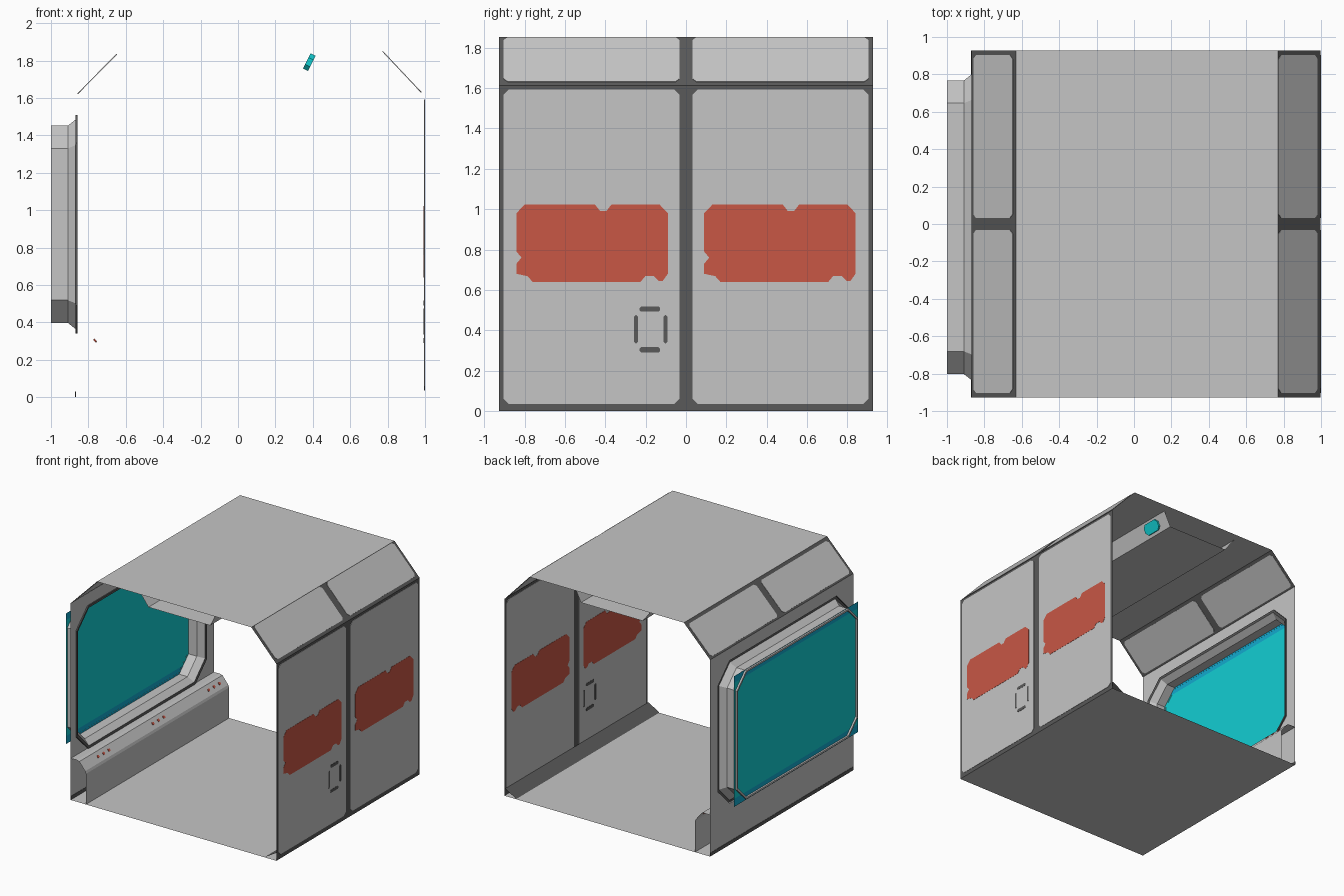
import bpy, bmesh, math

if "Cube" in bpy.data.objects:
    bpy.data.objects.remove(bpy.data.objects["Cube"])

def mat(name, r, g, b):
    m = bpy.data.materials.new(name)
    m.diffuse_color = (r, g, b, 1)
    m.use_nodes = True
    m.node_tree.nodes["Principled BSDF"].inputs["Base Color"].default_value = m.diffuse_color
    return m

GREY = mat("light_grey", 0.56, 0.56, 0.56)
DARK = mat("dark_grey", 0.10, 0.10, 0.10)
RED = mat("brick_red", 0.58, 0.095, 0.06)
TEAL = mat("cyan_glass", 0.006, 0.62, 0.65)
BLUE = mat("blue_glass", 0.006, 0.40, 0.62)
L = 0.927  # half length of the corridor

def make(name, verts, faces, mats, idx=None, fix=False):
    me = bpy.data.meshes.new(name)
    me.from_pydata(verts, [], faces)
    for m in mats:
        me.materials.append(m)
    if idx:
        for p, i in zip(me.polygons, idx):
            p.material_index = i
    if fix:
        bm = bmesh.new()
        bm.from_mesh(me)
        bmesh.ops.recalc_face_normals(bm, faces=bm.faces)
        bm.to_mesh(me)
        bm.free()
    ob = bpy.data.objects.new(name, me)
    bpy.context.collection.objects.link(ob)
    return ob

def sheet(name, pts, m, y0=-L, y1=L):
    """Open profile (x, z) swept along y."""
    n = len(pts)
    v = [(x, y, z) for y in (y0, y1) for x, z in pts]
    f = [(i, i + 1, n + i + 1, n + i) for i in range(n - 1)]
    return make(name, v, f, [m])

def plate(name, poly, a, b, m, t=0.005):
    """Thin plate: poly of (y, s), s measured from a towards b in the xz plane."""
    d = math.dist(a, b)
    ux, uz = (b[0] - a[0]) / d, (b[1] - a[1]) / d
    n = len(poly)
    v = [(a[0] + ux * s + k * uz, y, a[1] + uz * s - k * ux)
         for k in (-t / 2, t / 2) for y, s in poly]
    f = [tuple(range(n)), tuple(range(2 * n - 1, n - 1, -1))]
    f += [(i, (i + 1) % n, n + (i + 1) % n, n + i) for i in range(n)]
    return make(name, v, f, [m], fix=True)

def octagon(y0, y1, z0, z1, c):
    return [(y0 + c, z0), (y1 - c, z0), (y1, z0 + c), (y1, z1 - c),
            (y1 - c, z1), (y0 + c, z1), (y0, z1 - c), (y0, z0 + c)]

# corridor shell
XL, XR = -0.868, 0.997
RT, LT = (0.77, 1.853), (-0.63, 1.853)
RK, LK = (XR, 1.612), (XL, 1.612)
sheet("floor", [(XL, 0), (XR, 0)], GREY)
sheet("roof", [RT, LT], GREY)
sheet("right_wall_frame", [(XR, 0), RK], DARK)
sheet("right_slope_frame", [RK, RT], DARK)
sheet("left_slope_frame", [LT, LK], DARK)
sheet("right_skirting", [(0.89, 0.002), (0.99, 0.06)], DARK)

# light panels on the right wall and both slopes
slope = math.dist(RK, RT)
for y0, y1 in ((-0.903, -0.032), (0.032, 0.903)):
    plate("wall_panel", octagon(y0, y1, 0.035, 1.592, 0.025), (XR, 0), RK, GREY)
    plate("right_slope_panel", octagon(y0, y1, 0.025, slope - 0.003, 0.02), RK, RT, GREY)
    plate("left_slope_panel", octagon(y0, y1, 0.015, slope - 0.018, 0.02), LK, LT, GREY)

# red notched markings on the right wall
for o in (0, 0.93):
    pts = [(-0.76, 0.64), (-0.225, 0.64), (-0.2, 0.67), (-0.16, 0.67), (-0.135, 0.645),
           (-0.115, 0.645), (-0.09, 0.68), (-0.09, 0.98), (-0.13, 1.022), (-0.37, 1.022),
           (-0.395, 0.99), (-0.425, 0.99), (-0.45, 1.022), (-0.8, 1.022), (-0.84, 0.98),
           (-0.84, 0.79), (-0.815, 0.76), (-0.84, 0.73), (-0.84, 0.68), (-0.785, 0.668)]
    plate("red_marking", [(y + o, z) for y, z in pts], (XR, 0), RK, RED, 0.008)

# small hatch outline
for y0, y1, z0, z1 in ((-0.258, -0.238, 0.335, 0.475), (-0.112, -0.092, 0.335, 0.475),
                       (-0.23, -0.128, 0.492, 0.518), (-0.23, -0.128, 0.29, 0.316)):
    plate("hatch_strip", octagon(y0, y1, z0, z1, 0.008), (XR, 0), RK, DARK, 0.008)

# left wall with an eight-sided window hole
ring = octagon(-0.86, 0.825, 0.34, 1.51, 0.15)
v = [(XL, y, z) for y, z in [(-L, 0), (L, 0), (L, RK[1]), (-L, RK[1])] + ring]
faces = []
for i in range(4):
    j = (i + 1) % 4
    a, b, c = 4 + 2 * i, 5 + 2 * i, 4 + (2 * i + 2) % 8
    faces += [(i, j, b, a), (j, c, b)]
make("left_wall", v, [f[::-1] for f in faces], [GREY])
plate("left_wall_base", octagon(-L, L, 0.002, 0.03, 0.002), (XL, 0), LK, DARK)

# window frame: dark lip, flare, then straight sleeve and a rim
steps = [(XL, 0), (-0.858, 0.0), (-0.862, 0.02), (-0.91, 0.058), (-1.0, 0.058), (-1.0, 0.072),
         (-0.985, 0.072)]
v, f, idx = [], [], []
for k, (x, d) in enumerate(steps):
    v += [(x, y, z) for y, z in octagon(-0.86 + d, 0.825 - d, 0.34 + d, 1.51 - d, 0.15 - d * 0.5)]
    if k:
        for i in range(8):
            j = (i + 1) % 8
            f.append((8 * k - 8 + i, 8 * k - 8 + j, 8 * k + j, 8 * k + i))
            idx.append(1 if k < 3 else 0)
make("window_frame", v, f, [GREY, DARK], idx)

# rectangular glass with bluish border strips
ys, zs = [-0.82, -0.765, 0.745, 0.785], [0.385, 0.45, 1.40, 1.455]
v = [(-0.986, y, z) for z in zs for y in ys]
f = [(4 * r + c, 4 * r + 4 + c, 4 * r + 5 + c, 4 * r + 1 + c) for r in range(3) for c in range(3)]
make("window_glass", v, f, [TEAL, BLUE], [0 if r == 1 else 1 for r in range(3) for c in range(3)])

# console along the foot of the left wall
A, B = (-0.79, 0.335), (-0.737, 0.27)
sheet("console", [(XL, 0.34), (-0.815, 0.342), A, B, (-0.73, 0.25), (-0.73, 0)], GREY)
for g in (-0.65, 0.06, 0.78):
    for k in (-1, 0, 1):
        y = g + 0.07 * k
        plate("console_button", octagon(y - 0.011, y + 0.011, 0.03, 0.052, 0.005), A, B, RED, 0.009)

# ceiling duct with small lamps on its sloped side
C, D = (0.41, 1.85), (0.35, 1.73)
sheet("ceiling_duct", [(-0.30, 1.85), (-0.21, 1.73), D, C], GREY, -0.86, 0.86)
for y in (-0.68, 0.68):
    plate("duct_lamp", octagon(y - 0.08, y + 0.08, 0.02, 0.11, 0.025), C, D, TEAL, 0.03)
